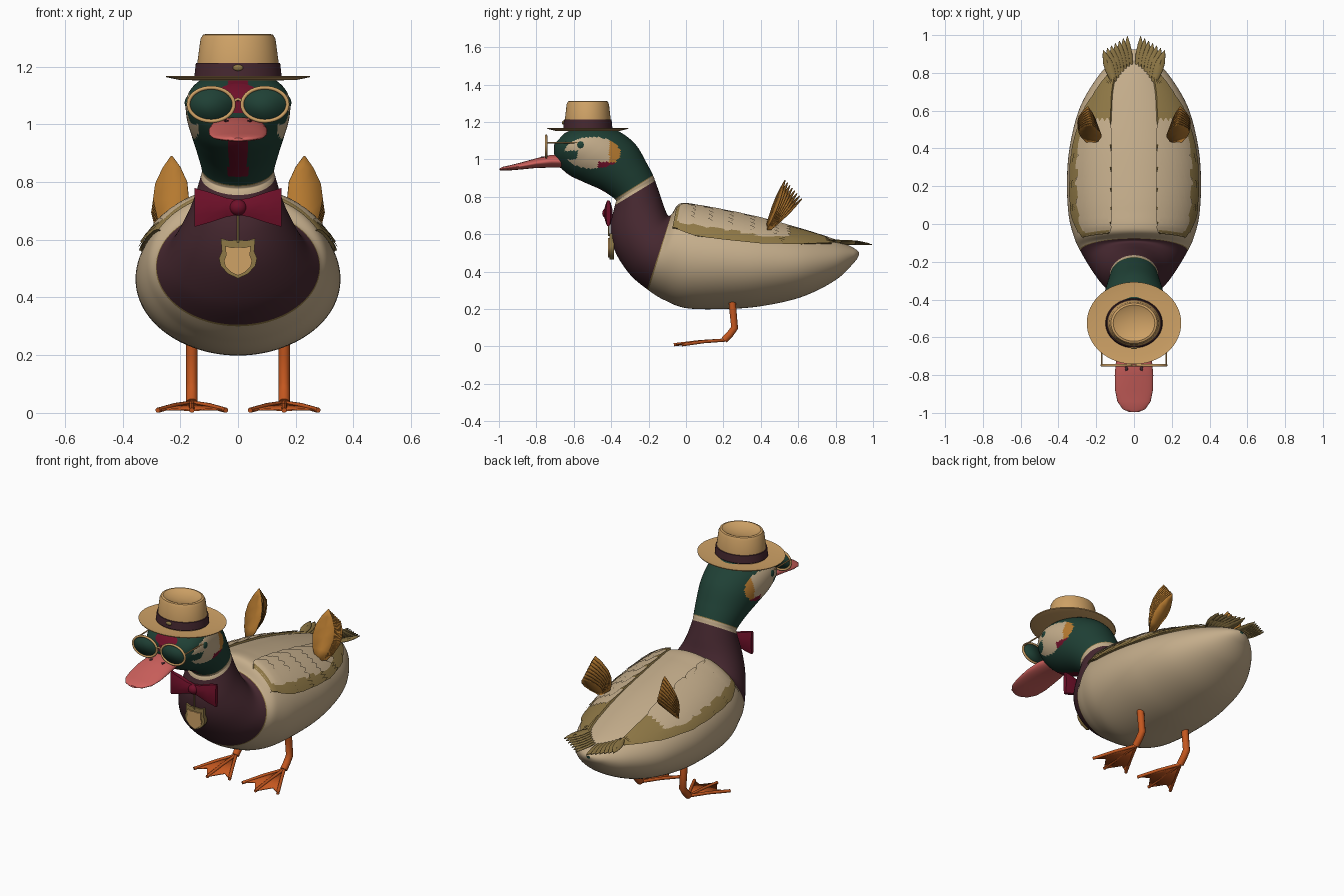
import bpy
from math import sin, cos, pi, radians, sqrt
from mathutils import Vector, Matrix

if "Cube" in bpy.data.objects:
    bpy.data.objects.remove(bpy.data.objects["Cube"])


def material(name, hexcode):
    rgb = [int(hexcode[i:i + 2], 16) / 255 for i in (0, 2, 4)]
    lin = [c / 12.92 if c < 0.04 else ((c + 0.055) / 1.055) ** 2.4 for c in rgb]
    m = bpy.data.materials.new(name)
    m.use_nodes = True
    m.diffuse_color = (*lin, 1)
    m.node_tree.nodes["Principled BSDF"].inputs["Base Color"].default_value = (*lin, 1)
    return m


cream = material("cream plumage", "C4AD8B")
plum = material("plum", "45272F")
green = material("bottle green", "1F4035")
crimson = material("crimson", "6F1029")
pink = material("salmon pink", "D0625E")
orange = material("leg orange", "C4571F")
straw = material("straw", "CFA266")
olive = material("olive tan", "8F7846")
amber = material("amber brown", "B67A30")


def build(name, verts, faces, mats, rule=None, angle=40, thick=0):
    mesh = bpy.data.meshes.new(name)
    mesh.from_pydata([tuple(v) for v in verts], [], faces)
    ob = bpy.data.objects.new(name, mesh)
    bpy.context.collection.objects.link(ob)
    for m in mats:
        mesh.materials.append(m)
    if rule:
        for p in mesh.polygons:
            p.material_index = rule(p)
    if thick:
        mod = ob.modifiers.new("thickness", "SOLIDIFY")
        mod.thickness, mod.offset = thick, 0
    bpy.ops.object.select_all(action="DESELECT")
    ob.select_set(True)
    bpy.context.view_layer.objects.active = ob
    bpy.ops.object.shade_smooth_by_angle(angle=radians(angle))
    return ob


def loft(name, rings, mats, rule=None, closed=True, **kw):
    n = len(rings[0])
    verts = [v for r in rings for v in r]
    faces = [(i * n + j, i * n + (j + 1) % n, (i + 1) * n + (j + 1) % n, (i + 1) * n + j)
             for i in range(len(rings) - 1) for j in range(n if closed else n - 1)]
    if closed:
        faces += [tuple(range(n))[::-1], tuple(range(len(verts) - n, len(verts)))]
    return build(name, verts, faces, mats, rule, **kw)


def tube(name, pts, radius, mat, cyclic=False):
    cu = bpy.data.curves.new(name, "CURVE")
    cu.dimensions, cu.bevel_depth, cu.bevel_resolution = "3D", radius, 3
    cu.use_fill_caps = True
    sp = cu.splines.new("POLY")
    sp.points.add(len(pts) - 1)
    for p, co in zip(sp.points, pts):
        p.co = (*co, 1)
    sp.use_cyclic_u = cyclic
    sp.use_smooth = True
    cu.materials.append(mat)
    ob = bpy.data.objects.new(name, cu)
    bpy.context.collection.objects.link(ob)


def oval(center, rx, rz, n=40):
    x, y, z = center
    return [(x + rx * cos(k * 2 * pi / n), y, z + rz * sin(k * 2 * pi / n)) for k in range(n)]


# Body, neck and head: slices as (lower y, z, upper y, z, half width)
SLICES = [(.925, .49, .925, .505, .012), (.9, .45, .89, .53, .075), (.8, .355, .79, .575, .18),
          (.62, .265, .62, .63, .285), (.4, .215, .42, .685, .34), (.2, .2, .24, .725, .355),
          (0, .205, .08, .755, .345), (-.12, .25, -.03, .765, .315), (-.2, .3, -.075, .71, .285),
          (-.3, .385, -.095, .7, .245), (-.38, .51, -.115, .74, .2), (-.405, .63, -.135, .8, .16),
          (-.38, .755, -.165, .885, .128), (-.378, .785, -.175, .912, .126), (-.45, .835, -.21, .98, .142),
          (-.55, .88, -.27, 1.08, .164), (-.63, .92, -.36, 1.15, .179), (-.685, .975, -.47, 1.185, .178),
          (-.705, 1.03, -.57, 1.175, .145), (-.705, 1.08, -.65, 1.14, .07)]
SLICES = [Vector(s) for s in SLICES]
LAST = len(SLICES) - 1


def slice_at(t):
    i = min(int(t), LAST - 1)
    f = t - i
    a, b, c, d = (SLICES[max(0, min(LAST, i + k))] for k in (-1, 0, 1, 2))
    return b + (c - a) * (f / 2) + (a * 2 - b * 5 + c * 4 - d) * (f * f / 2) + (b * 3 - a - c * 3 + d) * (f ** 3 / 2)


def skin(t, ang, lift=0):
    """Point on the body; ang is 0 on the back and pi/2 on the left flank."""
    ly, lz, uy, uz, w = slice_at(t)
    mid = Vector((0, (ly + uy) / 2, (lz + uz) / 2))
    d = Vector((w * sin(ang), (uy - ly) / 2 * cos(ang), (uz - lz) / 2 * cos(ang)))
    return mid + d + d.normalized() * lift


STEPS, SEGS = 12, 96


def plumage(p):
    x, y, z = p.center
    t = (p.index // SEGS + 0.5) / STEPS
    if t < 8 or 12 <= t < 13:
        return 0
    if t < 8.1 or 11.85 <= t < 13.1:
        return 4 if t < 8.1 or t >= 13 else 1
    if t < 12:
        return 1
    if abs(x) < 0.034 and y < -0.42 and (z > 1.04 or z < 0.945):
        return 3
    if abs(x) > 0.08 and ((y + 0.5) / 0.15) ** 2 + ((z - 1.035) / 0.085) ** 2 < 1:
        if y < -0.58 and 1.0 < z < 1.045:
            return 2
        return 3 if y > -0.47 and z < 0.985 else 5 if y > -0.41 else 0
    return 2


rows = [[skin(i / STEPS, j * 2 * pi / SEGS) for j in range(SEGS)] for i in range(LAST * STEPS + 1)]
loft("body_neck_and_head", rows, [cream, plum, green, crimson, olive, amber], plumage)

# Bill: y, middle z, half height, half width
bill = [(-.66, .99, .035, .085), (-.72, .99, .034, .095), (-.8, .98, .026, .102), (-.88, .965, .019, .1),
        (-.94, .955, .014, .088), (-.98, .95, .01, .06), (-.996, .947, .005, .025)]
loft("bill", [[(x, y, z) for x, y, z in oval((0, y, zc), w, h)] for y, zc, h, w in bill], [pink], angle=60)


def ball(name, center, scale, mat):
    rings = [oval((center[0], center[1] - scale[1] * cos(a), center[2]), scale[0] * sin(a), scale[2] * sin(a), 24)
             for a in [pi * (k + 0.2) / 12.4 for k in range(13)]]
    loft(name, rings, [mat], angle=60)


# Hat: revolved profiles squashed front to back
def revolve(name, profile, mat):
    rings = [[(r * cos(k * pi / 32), -0.525 + 0.87 * r * sin(k * pi / 32), z) for k in range(64)] for r, z in profile]
    loft(name, rings, [mat], angle=35)


revolve("hat_brim", [(.1, 1.152), (.2, 1.153), (.248, 1.163), (.25, 1.168), (.2, 1.162), (.1, 1.162)], straw)
revolve("hat_crown", [(.146, 1.155), (.14, 1.22), (.13, 1.295), (.122, 1.31), (.11, 1.313), (.08, 1.3),
                      (.03, 1.293), (.003, 1.292)], straw)
revolve("hat_band", [(.145, 1.163), (.151, 1.168), (.146, 1.212), (.14, 1.213)], plum)
ball("hat_badge", (0, -.655, 1.196), (.018, .008, .011), olive)

# Bow tie and pendant
ends = [(-.15, .067, .012), (-.1, .053, .022), (-.04, .033, .018), (0, .026, .012),
        (.04, .033, .018), (.1, .053, .022), (.15, .067, .012)]
loft("bow_tie", [[(x, -.415 + d * a, .712 + h * b) for a, b in
                  ((-.6, -1), (-1, -.4), (-1, .4), (-.6, 1), (.6, 1), (1, .4), (1, -.4), (.6, -1))]
                 for x, h, d in ends], [crimson])
ball("bow_tie_knot", (0, -.422, .712), (.03, .026, .028), crimson)
tube("pendant_cord", [(0, -.415, .69), (0, -.413, .59)], .004, olive)
half = [(0, .466), (.035, .482), (.06, .51), (.066, .535), (.056, .56), (.06, .605), (.03, .597), (0, .6)]
outline = half + [(-x, z) for x, z in half[-2:0:-1]]
n = len(outline)


def shield(name, scale, y0, y1, mat, lift=0):
    loft(name, [[(x * scale, y, .535 + lift + (z - .535) * scale) for x, z in outline] for y in (y0, y1)], [mat])


shield("pendant_rim", 1, -.385, -.41, olive)
shield("pendant_face", .74, -.4, -.416, straw, -.008)


# Leaf shaped feather in a local frame: grows along +z, wide along x
def leaf(name, base, tip, width, side, mat):
    base, tip = Vector(base), Vector(tip)
    axis = tip - base
    across = (Vector(side) - axis * (Vector(side).dot(axis) / axis.length_squared)).normalized()
    prof = [(0, .3), (.2, .75), (.45, 1), (.65, .9), (.85, .5), (1, .04)]
    bow = axis.cross(across).normalized() * (width * 0.15)
    rings = [[base + axis * u + across * (s * w * width) + bow * (1 - s * s) * w for s in (-1, 0, 1)] for u, w in prof]
    loft(name, rings, [mat], closed=False, thick=.005)


LOW = [.7, .7, .75, 1.0, 1.13, 1.15, 1.16, 1.08, .95]
INNER = [.6, .6, .55, .42, .36, .34, .35, .4, .6]


def along(table, t):
    i = min(int(t), len(table) - 2)
    return table[i] + (table[i + 1] - table[i]) * (t - i)


for s, side in ((1, "left"), (-1, "right")):
    # Folded wing shell over the back
    steps = [2.1 + 5.2 * k / 40 for k in range(41)]
    shell = []
    for t in steps:
        lo, up = along(LOW, t), along(INNER, t)
        edge = [(up, -.004)] + [(up + (lo - up) * q / 12, .011) for q in range(13)] + [(lo, -.004)]
        shell.append([skin(t, s * a, lift) for a, lift in edge])
    loft(side + "_wing", shell, [olive], closed=False)

    # Overlapping feathers: cream scales above, long olive ones along the edge
    def scale(t0, frac, length, spread, mat, lift):
        rings = []
        for u, w in ((0, .9), (.5, 1), (.75, .85), (.92, .5), (1, .1)):
            t = t0 - length * u
            lo, up = along(LOW, t), along(INNER, t)
            mid = up + (lo - up) * frac
            rings.append([skin(t, s * (mid + q * w * spread), lift + .008 * u) for q in (-1, -.5, 0, .5, 1)])
        loft(side + "_wing_feather", rings, [mat], closed=False)

    for r in range(11):
        for c in range(5):
            scale(7.2 - r * .32, .06 + (c + .5 * (r % 2)) * .145, .7, .075, cream, .011 + .0015 * (r % 2))
    for r in range(6):
        for c in range(3):
            scale(6.9 - r * .75, .79 + c * .09, 1.2, .05, olive, .011 + .001 * c)
    for c in range(6):
        scale(3.6, .08 + c * .16, 1.4, .05, olive, .012)

    # Raised wing tip fan
    for k in range(8):
        f = k / 7
        leaf(side + "_wing_tip_feather", (s * (.235 + .02 * f), .43 + .02 * f, .625),
             (s * (.23 + .015 * f), .53 + .09 * f, .89 - .1 * f), .063 - .012 * f, (1, .25 * s, 0), amber)

    # Tail fan
    for k in range(7):
        f = k / 6
        leaf(side + "_tail_feather", (s * (.03 + .07 * f), .74, .553 + .003 * k),
             (s * (.035 + .128 * f), .995 - .075 * f, .546 + .003 * k), .026, (1, 0, 0), olive)

    # Eye, spectacle lens, frame and arm
    ball(side + "_eye", (s * .165, -.562, 1.075), (.02, .026, .026), green)
    ring = oval((s * .093, -.748, 1.069), .079, .058)
    tube(side + "_spectacle_frame", ring, .0065, straw, True)
    build(side + "_lens", ring, [tuple(range(len(ring)))], [green], thick=.004)
    tube(side + "_spectacle_arm", [(s * .17, -.748, 1.09), (s * .172, -.56, 1.09)], .004, straw)
    ball(side + "_nostril", (s * .04, -.765, 1.011), (.008, .014, .005), plum)

    # Leg, toes and webbing
    x = s * .16
    tube(side + "_leg", [(x, .245, .26), (x, .25, .2), (x, .26, .1), (x, .235, .065), (x, .205, .035)], .02, orange)
    heel = Vector((x, .21, .034))
    tips = [Vector((x + d, y, .009)) for d, y in ((-.118, -.02), (0, -.065), (.118, -.02))]
    for tip in tips:
        tube(side + "_toe", [heel, heel.lerp(tip, .5) + Vector((0, 0, .004)), tip], .009, orange)
    web = [heel, tips[0], (tips[0] + tips[1]) / 2 + Vector((0, .06, .003)), tips[1],
           (tips[1] + tips[2]) / 2 + Vector((0, .06, .003)), tips[2]]
    build(side + "_foot_web", web, [(0, 1, 2), (0, 2, 3), (0, 3, 4), (0, 4, 5)], [orange], thick=.006)

tube("spectacle_bridge", [(-.016, -.748, 1.08), (0, -.75, 1.088), (.016, -.748, 1.08)], .005, straw)
